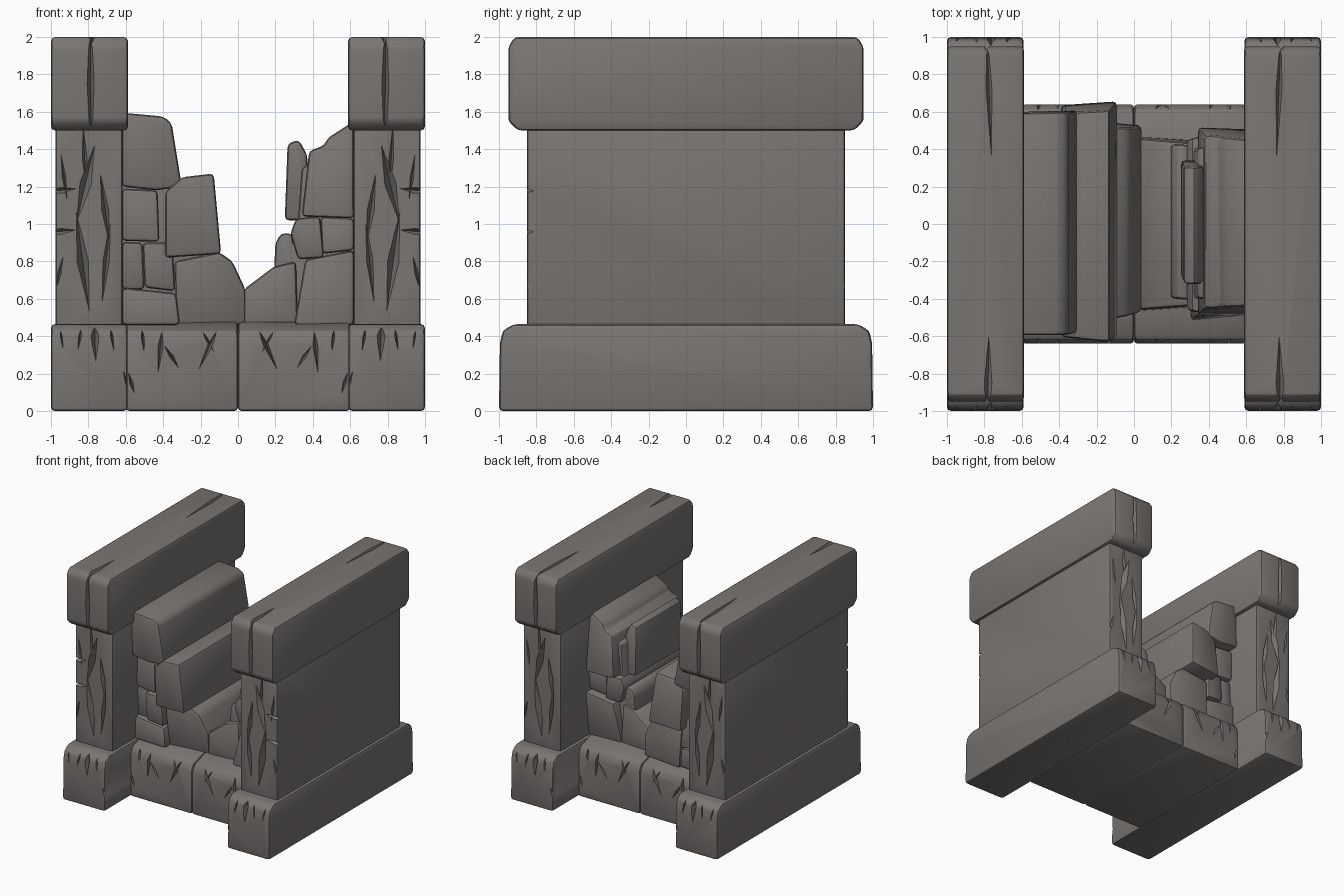
import bpy, bmesh, math, random
from mathutils import Vector

if "Cube" in bpy.data.objects:
    bpy.data.objects.remove(bpy.data.objects["Cube"])

random.seed(4)
stone_mat = bpy.data.materials.new("grey brown stone")
stone_mat.diffuse_color = (0.195, 0.180, 0.170, 1)
stone_mat.use_nodes = True
stone_mat.node_tree.nodes["Principled BSDF"].inputs["Base Color"].default_value = stone_mat.diffuse_color


def to_object(name, bm):
    bmesh.ops.recalc_face_normals(bm, faces=bm.faces)
    mesh = bpy.data.meshes.new(name)
    bm.to_mesh(mesh)
    bm.free()
    ob = bpy.data.objects.new(name, mesh)
    bpy.context.collection.objects.link(ob)
    return ob


def prism(name, pts, axis, a, b, bevel, tilt=0.0, cracks=()):
    """Extrude a profile along x (pts = y,z) or y (pts = x,z), soften edges, carve cracks."""
    bm = bmesh.new()
    cx = sum(p[0] for p in pts) / len(pts)
    cz = sum(p[1] for p in pts) / len(pts)
    rings = []
    for d in (a, b):
        k1, k2 = random.uniform(-tilt, tilt), random.uniform(-tilt, tilt)
        ring = []
        for u, v in pts:
            e = d + k1 * (u - cx) + k2 * (v - cz)
            ring.append(bm.verts.new((e, u, v) if axis == 'x' else (u, e, v)))
        rings.append(ring)
        bm.faces.new(ring)
    n = len(pts)
    for i in range(n):
        j = (i + 1) % n
        bm.faces.new((rings[0][i], rings[0][j], rings[1][j], rings[1][i]))
    ob = to_object(name, bm)
    mod = ob.modifiers.new("soft_edges", 'BEVEL')
    mod.width, mod.segments, mod.limit_method = bevel, 2, 'ANGLE'
    mod.angle_limit = math.radians(25)
    cutter = None
    if cracks:
        cutter = crack_cutter(cracks)
        cut = ob.modifiers.new("cracks", 'BOOLEAN')
        cut.operation, cut.solver, cut.object = 'DIFFERENCE', 'EXACT', cutter
        cut.use_self = True
    # bake the modifiers
    bpy.context.view_layer.update()
    dg = bpy.context.evaluated_depsgraph_get()
    mesh = bpy.data.meshes.new_from_object(ob.evaluated_get(dg))
    ob.modifiers.clear()
    ob.data = mesh
    mesh.name = name
    mesh.materials.clear()
    mesh.materials.append(stone_mat)
    if cutter:
        bpy.data.objects.remove(cutter)
    bpy.ops.object.select_all(action='DESELECT')
    ob.select_set(True)
    bpy.context.view_layer.objects.active = ob
    bpy.ops.object.shade_smooth_by_angle(angle=math.radians(28))
    return ob


def crack_cutter(cracks):
    """Slender wedges; each crack = start, end, inward direction, half width, depth."""
    bm = bmesh.new()
    for p, q, inward, w, depth in cracks:
        p, q, d = Vector(p), Vector(q), Vector(inward)
        side = (q - p).cross(d).normalized() * w
        m, out = (p + q) / 2, d * -0.01
        vs = [bm.verts.new(c) for c in
              (p + out, q + out, m + side + out, m - side + out, m + d * depth)]
        bmesh.ops.convex_hull(bm, input=vs)
    ob = to_object("crack_cutter", bm)
    ob.hide_render = True
    return ob


def end_cracks(lines, y, s=1):
    """Cracks on the front and back faces; lines hold x1, z1, x2, z2, half width, depth."""
    return [((s * x1, f * y, z1), (s * x2, f * y, z2), (0, -f, 0), w, d)
            for f in (-1, 1) for x1, z1, x2, z2, w, d in lines]


def mirrored(half):
    """Complete a symmetric y,z profile from its +y half."""
    return half + [(-y, z) for y, z in reversed(half)]


# Side walls: plinth, body and cap, repeated left and right
plinth = mirrored([(1.0, 0), (0.995, 0.36), (0.98, 0.43), (0.92, 0.465)])
body = mirrored([(0.85, 0.40), (0.85, 1.56)])
cap = mirrored([(0.90, 1.5), (0.95, 1.55), (0.95, 1.95), (0.915, 2.0)])
plinth_lines = [(.77, .56, .76, .24, .03, .07), (.83, .50, .86, .30, .012, .05),
                (.69, .50, .66, .30, .012, .05), (.62, .24, .57, .06, .012, .04),
                (.96, .5, .93, .3, .01, .04)]
body_lines = [(.76, 1.45, .87, .98, .035, .07), (.87, 1.10, .79, .50, .035, .07),
              (.74, 1.30, .68, .85, .022, .06), (.68, 1.05, .73, .55, .02, .06),
              (.83, 1.56, .81, 1.15, .015, .05), (.95, 1.40, .91, 1.1, .012, .04),
              (.93, .85, .98, .62, .012, .04)]
cap_lines = [(.79, 2.25, .785, 1.25, .022, .06)]

for s, side in ((-1, "left"), (1, "right")):
    prism(side + "_plinth", plinth, 'x', s * .59, s * 1.0, .022,
          cracks=end_cracks(plinth_lines, 1.0, s))
    prism(side + "_wall_body", body, 'x', s * .618, s * .975, .014,
          cracks=end_cracks(body_lines, .85, s)
          + [((s * 1.05, -.85, z), (s * .85, -.85, z + .02), (0, 1, 0), .02, .05)
             for z in (.95, 1.17)])
    prism(side + "_cap", cap, 'x', s * .588, s * 1.0, .022,
          cracks=end_cracks(cap_lines, .95, s)
          + [((s * .785, -1.15, 2), (s * .775, -.55, 2), (0, 0, -1), .025, .05),
             ((s * .79, 1.15, 2), (s * .76, .28, 2), (0, 0, -1), .02, .04)])

# Middle footing: two blocks with cracked front and back
footing = mirrored([(.64, 0), (.64, .37), (.615, .43), (.47, .475)])
foot_lines = [(.08, .5, .22, .2, .015, .06), (.22, .48, .12, .30, .01, .04),
              (.40, .5, .43, .18, .015, .06), (.40, .36, .31, .22, .012, .05),
              (.52, .5, .50, .30, .012, .05), (.59, .22, .55, .08, .012, .04)]
for s, side in ((-1, "left"), (1, "right")):
    prism(side + "_footing", footing, 'x', 0, s * .60, .02,
          cracks=end_cracks(foot_lines, .64, s))

# Rubble core behind the face stones
prism("left_core", [(-.63, .45), (-.63, 1.5), (-.42, 1.5), (-.36, 1.15), (-.16, 1.15),
                    (-.14, .8), (.02, .6), (.02, .45)], 'y', -.42, .44, .02)
prism("right_core", [(0, .45), (0, .6), (.24, .78), (.32, 1.0), (.34, 1.3),
                     (.63, 1.45), (.63, .45)], 'y', -.40, .41, .02)

# Broken masonry: name, x/z outline, front and back y
left_stones = [
    ("left_top_stone", [(-.62, 1.20), (-.62, 1.595), (-.40, 1.575), (-.355, 1.54),
                        (-.30, 1.20), (-.44, 1.18)], -.59, .60),
    ("left_step_stone", [(-.39, .82), (-.39, 1.17), (-.30, 1.25), (-.13, 1.27),
                         (-.09, .84)], -.61, .62),
    ("left_mid_stone", [(-.62, .91), (-.62, 1.19), (-.43, 1.18), (-.42, .905)], -.53, .53),
    ("left_small_stone", [(-.50, .66), (-.51, .90), (-.35, .90), (-.335, .64)], -.56, .55),
    ("left_edge_stone", [(-.62, .65), (-.62, .905), (-.51, .90), (-.50, .65)], -.51, .52),
    ("left_low_stone", [(-.62, .46), (-.62, .66), (-.33, .63), (-.31, .46)], -.55, .55),
    ("centre_low_stone", [(-.33, .46), (-.34, .80), (-.10, .85), (-.03, .80), (.04, .65),
                          (.04, .46)], -.49, .53),
]
right_stones = [
    ("right_low_stone", [(.03, .46), (.03, .65), (.19, .77), (.31, .80), (.32, .46)],
     -.45, .45),
    ("right_spur_stone", [(.18, .48), (.20, .90), (.23, .95), (.29, .95), (.32, .70)],
     -.40, .42),
    ("right_wide_stone", [(.30, .46), (.36, .81), (.62, .86), (.62, .46)], -.48, .48),
    ("right_block_stone", [(.32, .81), (.28, .95), (.31, 1.03), (.44, 1.04), (.46, .82)],
     -.47, .46),
    ("right_edge_stone", [(.45, .84), (.44, 1.04), (.62, 1.03), (.62, .86)], -.46, .46),
    ("right_splinter_stone", [(.25, 1.02), (.265, 1.43), (.325, 1.45), (.37, 1.37),
                              (.38, 1.02)], -.31, .32),
    ("right_top_stone", [(.34, 1.04), (.38, 1.39), (.46, 1.42), (.48, 1.46), (.62, 1.55),
                         (.62, 1.03)], -.46, .48),
]
for name, outline, front, back in left_stones + right_stones:
    prism(name, outline, 'y', front, back, .022, tilt=.12)
